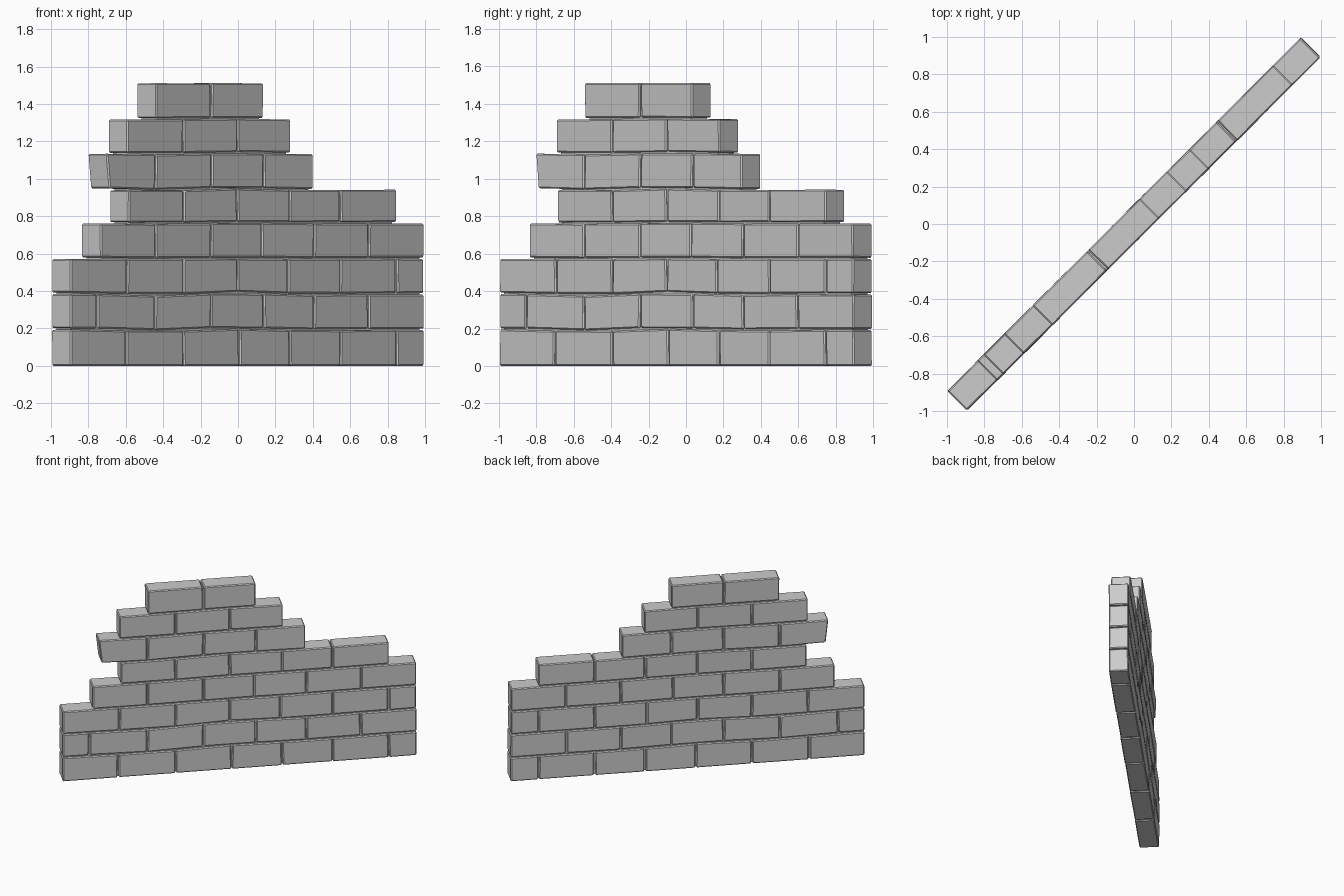
import bpy, bmesh, math, random
from mathutils import Matrix

if "Cube" in bpy.data.objects:
    bpy.data.objects.remove(bpy.data.objects["Cube"])

random.seed(4)
R2 = math.sqrt(2)
HALF = 0.074      # half wall thickness
GAP = 0.004       # half joint width
BEVEL = 0.007
TURN = Matrix.Rotation(math.radians(45), 4, 'Z')

# Bed heights and the joint positions of each course (as x on the wall's centre line)
BEDS = [0.0, 0.195, 0.385, 0.575, 0.765, 0.945, 1.137, 1.322, 1.515]
WAVE = [0, 0.008, 0.009, 0.002, 0.002, 0.006, 0.004, 0.002, 0]
COURSES = [
    [-0.945, -0.65, -0.343, -0.043, 0.227, 0.497, 0.797, 0.945],
    [-0.945, -0.803, -0.493, -0.193, 0.087, 0.357, 0.647, 0.945],
    [-0.945, -0.643, -0.343, -0.053, 0.217, 0.497, 0.797, 0.943],
    [-0.785, -0.493, -0.193, 0.077, 0.357, 0.65, 0.943],
    [-0.635, -0.343, -0.053, 0.227, 0.497, 0.797],
    [-0.745, -0.493, -0.193, 0.087, 0.35],
    [-0.642, -0.343, -0.053, 0.23],
    [-0.49, -0.193, 0.085],
]


def bed(i, d):
    # Slight sag and rise of the bed joint along the wall
    return BEDS[i] - WAVE[i] * math.sin((d + 0.27) * -7.0) * math.exp(-2.5 * (d + 0.27) ** 2)


def make_block(name, corners, bevel=0.0):
    bm = bmesh.new()
    v = [bm.verts.new(c) for c in corners]
    for f in ((0, 3, 2, 1), (4, 5, 6, 7), (0, 1, 5, 4), (1, 2, 6, 5), (2, 3, 7, 6), (3, 0, 4, 7)):
        bm.faces.new([v[k] for k in f])
    if bevel:
        bmesh.ops.bevel(bm, geom=bm.edges[:], offset=bevel, segments=1,
                        affect='EDGES', profile=0.5)
    bmesh.ops.recalc_face_normals(bm, faces=bm.faces[:])
    bm.transform(TURN)
    me = bpy.data.meshes.new(name)
    bm.to_mesh(me)
    bm.free()
    ob = bpy.data.objects.new(name, me)
    bpy.context.collection.objects.link(ob)


def j(a=0.003):
    return random.uniform(-a, a)


for r, joints in enumerate(COURSES):
    # Bricks of this course, with slightly uneven corners
    for n, (a, b) in enumerate(zip(joints, joints[1:])):
        a_gap = 0 if n == 0 else GAP
        b_gap = 0 if n == len(joints) - 2 else GAP
        corners = []
        for top in (0, 1):
            for d, s, y in ((a, a_gap, -1), (b, -b_gap, -1), (b, -b_gap, 1), (a, a_gap, 1)):
                outer = s == 0
                x = d * R2 + s + (0 if outer else j())
                if r == 5 and n == 0 and d == a:      # leaning loose brick
                    x += -0.01 if top else 0.01
                z = bed(r + top, d) + (-GAP if top else GAP)
                z = z + j(0.001) if r or top else 0.0
                corners.append((x, y * HALF + j(0.002), z))
        make_block(f"brick_{r + 1}_{n + 1}", corners, BEVEL)

    # Recessed mortar behind the joints
    below = COURSES[max(r - 1, 0)]
    x0 = max(joints[0], below[0]) * R2 + 0.025
    x1 = min(joints[-1], below[-1]) * R2 - 0.025
    z0 = BEDS[r] - 0.02 if r else 0.008
    z1 = BEDS[r + 1] - 0.02
    h = HALF - 0.012
    make_block(f"mortar_{r + 1}", [(x, y, z) for z in (z0, z1)
               for x, y in ((x0, -h), (x1, -h), (x1, h), (x0, h))])
